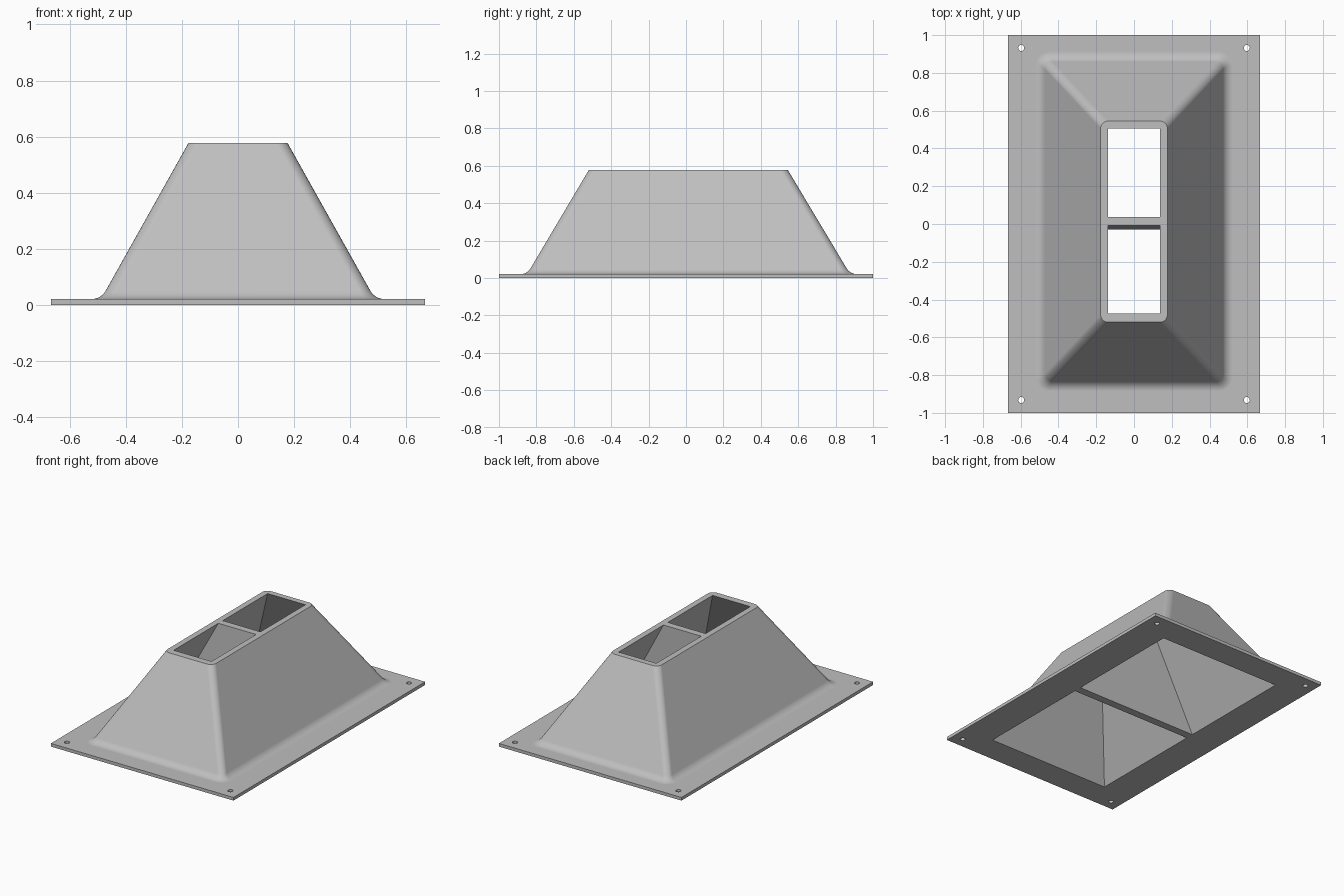
import bpy, bmesh, math
from mathutils import Vector

cube = bpy.data.objects.get("Cube")
if cube:
    bpy.data.objects.remove(cube, do_unlink=True)

grey = bpy.data.materials.new("light_grey")
grey.use_nodes = True
colour = (0.52, 0.52, 0.52, 1)
grey.diffuse_color = colour
grey.node_tree.nodes["Principled BSDF"].inputs["Base Color"].default_value = colour

T, H = 0.021, 0.577          # plate thickness, full height
FILLET, CORNER, STEPS = 0.06, 0.04, 6


def loft(name, rings):
    """Closed solid through rings of equal vertex count, bottom to top."""
    bm = bmesh.new()
    loops = [[bm.verts.new(p) for p in ring] for ring in rings]
    n = len(loops[0])
    for a, b in zip(loops, loops[1:]):
        for i in range(n):
            j = (i + 1) % n
            bm.faces.new((a[i], a[j], b[j], b[i]))
    bm.faces.new(loops[0][::-1])
    bm.faces.new(loops[-1])
    bmesh.ops.recalc_face_normals(bm, faces=bm.faces[:])
    mesh = bpy.data.meshes.new(name)
    bm.to_mesh(mesh)
    bm.free()
    mesh.materials.append(grey)
    obj = bpy.data.objects.new(name, mesh)
    bpy.context.collection.objects.link(obj)
    return obj


def rectangle(x, y0, y1, z):
    return [Vector(p) for p in ((-x, y0, z), (x, y0, z), (x, y1, z), (-x, y1, z))]


def rounded(x, y0, y1, z, r):
    pts = []
    corners = ((x - r, y1 - r), (r - x, y1 - r), (r - x, y0 + r), (x - r, y0 + r))
    for k, (cx, cy) in enumerate(corners):
        for i in range(STEPS + 1):
            a = math.pi / 2 * (k + i / STEPS)
            pts.append((cx + r * math.cos(a), cy + r * math.sin(a), z))
    return pts


def combine(target, other, operation):
    mod = target.modifiers.new("combine", "BOOLEAN")
    mod.operation, mod.solver, mod.object = operation, "EXACT", other
    bpy.context.view_layer.objects.active = target
    bpy.ops.object.modifier_apply(modifier=mod.name)
    bpy.data.objects.remove(other, do_unlink=True)


# Hood: sloped walls flowing into the plate through a concave fillet
def wall_ring(z, flare=0.0):
    t = (H - z) / (H - T)
    return rounded(0.177 + 0.312 * t + flare, -0.52 - 0.33 * t - flare,
                   0.545 + 0.333 * t + flare, z, CORNER + flare)


reach = FILLET * math.tan(math.radians(30))
foot = wall_ring(T, reach)
rings = [[(x, y, T / 2) for x, y, z in foot], foot]
for i in range(1, STEPS + 1):
    a = math.radians(60) * i / STEPS
    z = T + FILLET * (1 - math.cos(a))
    wall = (z - T) * 0.312 / (H - T)
    rings.append(wall_ring(z, reach - FILLET * math.sin(a) + wall))
rings.append(wall_ring(H))
hood = loft("hood", rings)

# Base plate, fused with the hood
plate = loft("base_plate", [rectangle(0.667, -1, 1, 0), rectangle(0.667, -1, 1, T)])
combine(plate, hood, "UNION")

# Two tapered ducts with a thin divider between them
for low, high in (((-0.82, -0.03), (-0.474, -0.008)), ((0.023, 0.82), (0.038, 0.506))):
    bottom = rectangle(0.45, *low, 0)
    top = rectangle(0.138, *high, H)
    ends = [[p.lerp(q, t) for p, q in zip(bottom, top)] for t in (-0.03, 1.03)]
    combine(plate, loft("duct_cutter", ends), "DIFFERENCE")

# Screw holes in the four corners
for sx in (-1, 1):
    for sy in (-1, 1):
        circle = [(sx * 0.597 + 0.016 * math.cos(a), sy * 0.932 + 0.016 * math.sin(a))
                  for a in (math.tau * i / 20 for i in range(20))]
        drill = loft("drill", [[(x, y, z) for x, y in circle] for z in (-0.05, 0.08)])
        combine(plate, drill, "DIFFERENCE")

# Smooth fillets, crisp rims
plate.name = "vent_hood"
bpy.ops.object.select_all(action="DESELECT")
plate.select_set(True)
bpy.context.view_layer.objects.active = plate
bpy.ops.object.shade_smooth_by_angle(angle=math.radians(30))
weighted = plate.modifiers.new("weighted_normals", "WEIGHTED_NORMAL")
weighted.keep_sharp = True
